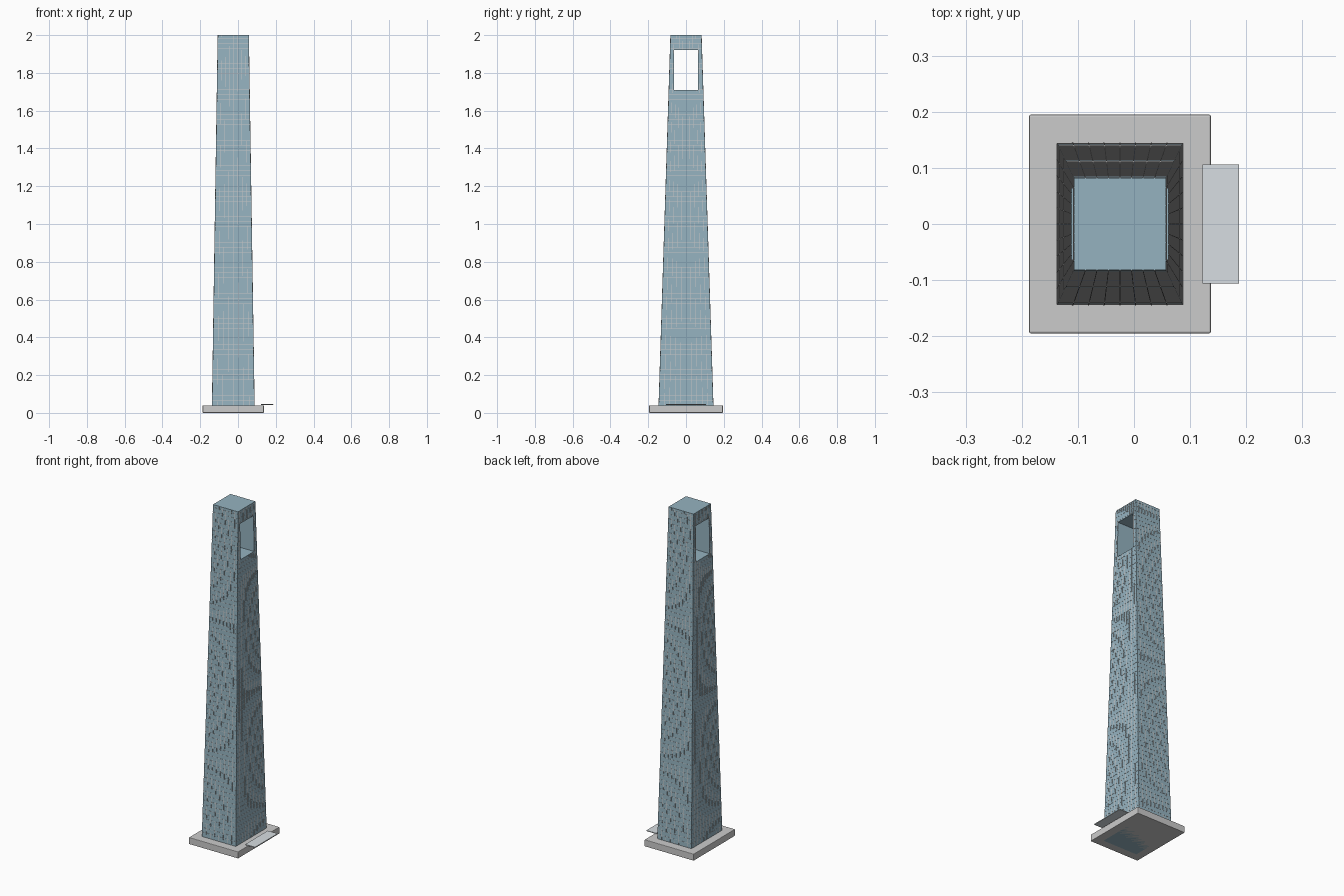
import bpy, bmesh
from mathutils import Vector

if "Cube" in bpy.data.objects:
    bpy.data.objects.remove(bpy.data.objects["Cube"])

H = 2.0
CX = -0.025                      # tower axis in x
BX, BY = 0.113, 0.146            # half sizes at the foot
TX, TY = 0.082, 0.082            # half sizes at the roof
Z0, Z1, WY = 1.71, 1.922, 0.063  # sky opening: bottom, top, half width


def material(name, rgb):
    m = bpy.data.materials.new(name)
    m.diffuse_color = (*rgb, 1)
    m.use_nodes = True
    m.node_tree.nodes["Principled BSDF"].inputs["Base Color"].default_value = m.diffuse_color
    return m


def finish(name, bm, mat=None):
    bmesh.ops.recalc_face_normals(bm, faces=bm.faces)
    me = bpy.data.meshes.new(name)
    bm.to_mesh(me)
    bm.free()
    ob = bpy.data.objects.new(name, me)
    bpy.context.collection.objects.link(ob)
    if mat:
        me.materials.append(mat)
    return ob


def hull(bm, low, high):
    """Closed prism between two four-point loops."""
    a = [bm.verts.new(p) for p in low]
    b = [bm.verts.new(p) for p in high]
    bm.faces.new(a)
    bm.faces.new(b)
    for i in range(4):
        j = (i + 1) % 4
        bm.faces.new((a[i], a[j], b[j], b[i]))


def rect(cx, hx, hy, z):
    return [(cx - hx, -hy, z), (cx + hx, -hy, z), (cx + hx, hy, z), (cx - hx, hy, z)]


def box(name, cx, hx, hy, z0, z1, mat=None, bevel=0):
    bm = bmesh.new()
    hull(bm, rect(cx, hx, hy, z0), rect(cx, hx, hy, z1))
    ob = finish(name, bm, mat)
    if bevel:
        mod = ob.modifiers.new("bevel", 'BEVEL')
        mod.width, mod.segments = bevel, 2
    return ob


glass = material("blue_glass", (0.30, 0.45, 0.53))
pale = material("pale_glass", (0.68, 0.73, 0.76))

# Plinth and entrance canopy
box("plinth", CX, 0.162, 0.195, 0, 0.04, bevel=0.003)
box("entrance_canopy", 0.1545, 0.0325, 0.106, 0.043, 0.048, pale, bevel=0.001)

# Tapered shaft with the through opening
bm = bmesh.new()
hull(bm, rect(CX, BX, BY, 0), rect(CX, TX, TY, H))
shaft = finish("tower_shaft", bm, glass)
cutter = box("opening_cutter", CX, 0.3, WY, Z0, Z1, glass)
cutter.hide_render = True
mod = shaft.modifiers.new("opening", 'BOOLEAN')
mod.operation, mod.solver, mod.object = 'DIFFERENCE', 'EXACT', cutter
bpy.context.view_layer.objects.active = shaft
bpy.ops.object.modifier_apply(modifier=mod.name)
bpy.data.objects.remove(cutter)


# Facade grid: thin strips lying on the four sloping walls
def wall_point(side, u, z, out):
    """u runs -1..1 across the wall, out is the offset from the wall."""
    t = z / H
    hx, hy = BX + (TX - BX) * t, BY + (TY - BY) * t
    axis, sign = side
    if axis == 'x':
        return Vector((CX + sign * (hx + out), u * hy, z))
    return Vector((CX + u * hx, sign * (hy + out), z))


def strip(bm, side, u0, u1, z0, z1):
    loops = [[wall_point(side, u, z, o) for u, z in
              ((u0, z0), (u1, z0), (u1, z1), (u0, z1))] for o in (-0.001, 0.0008)]
    hull(bm, *loops)


FLOOR, W = 0.027, 0.0016
bm = bmesh.new()
for side in (('x', 1), ('x', -1), ('y', 1), ('y', -1)):
    cols = 10 if side[0] == 'x' else 8
    # floor lines, split around the opening
    for k in range(1, 73):
        z = 0.04 + k * FLOOR
        if z > H - 0.005:
            continue
        edge = WY / (BY + (TY - BY) * z / H)
        split = side[0] == 'x' and Z0 - W < z < Z1 + W
        for u0, u1 in (((-1, -edge), (edge, 1)) if split else ((-1, 1),)):
            strip(bm, side, u0, u1, z - W / 2, z + W / 2)
    # mullions, interrupted by the opening
    for k in range(1, cols):
        u = -1 + 2 * k / cols
        du = W / 2 / 0.11
        split = side[0] == 'x' and abs(u) * 0.088 < WY
        for z0, z1 in (((0.04, Z0), (Z1, H)) if split else ((0.04, H),)):
            strip(bm, side, u - du, u + du, z0, z1)
finish("facade_grid", bm)
